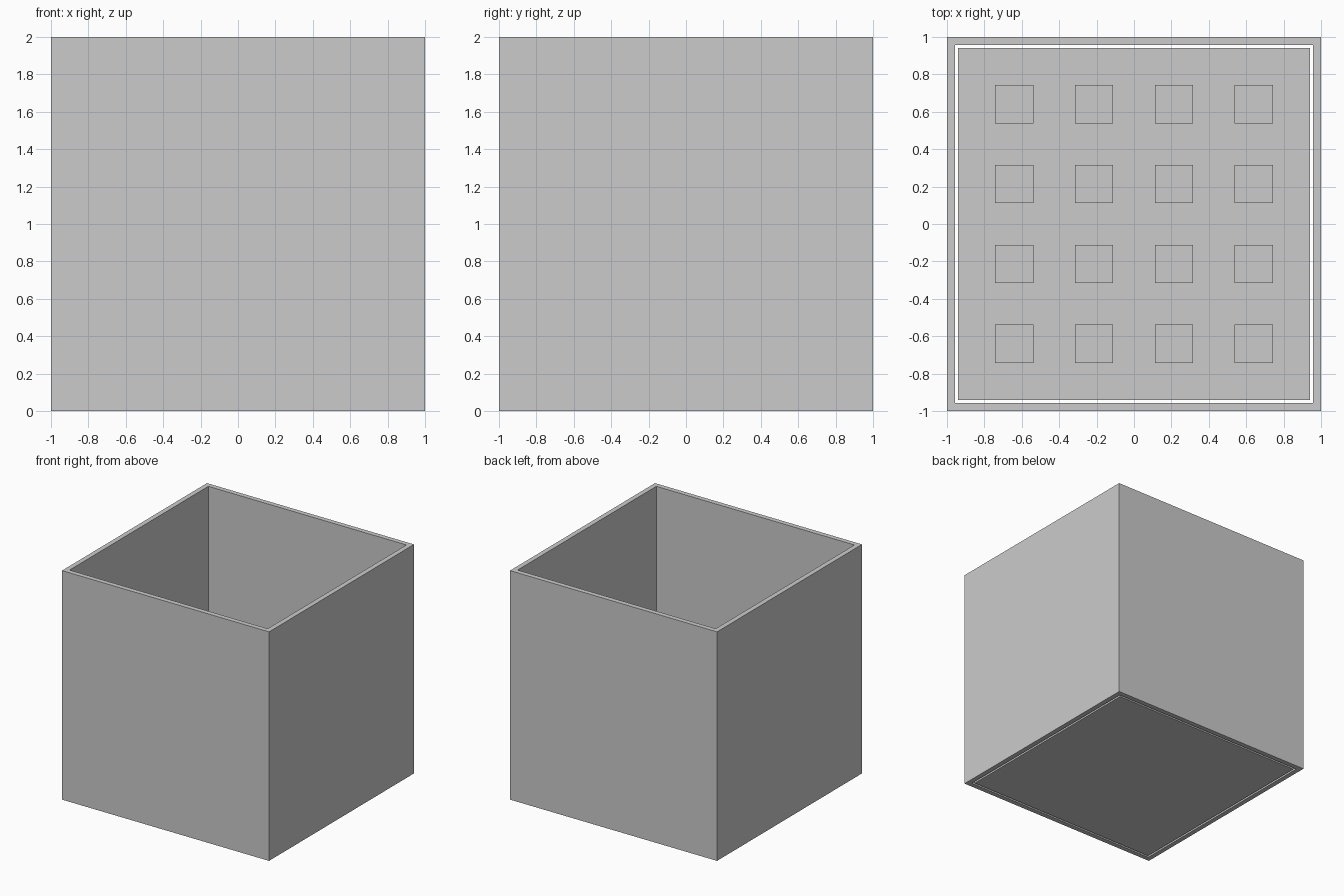
import bpy, bmesh

if "Cube" in bpy.data.objects:
    bpy.data.objects.remove(bpy.data.objects["Cube"])


def box(bm, cx, cy, z0, sx, sy, sz):
    """Add an axis-aligned box standing on z0."""
    verts = bmesh.ops.create_cube(bm, size=1)["verts"]
    bmesh.ops.scale(bm, vec=(sx, sy, sz), verts=verts)
    bmesh.ops.translate(bm, vec=(cx, cy, z0 + sz / 2), verts=verts)


def finish(bm, name):
    bmesh.ops.recalc_face_normals(bm, faces=bm.faces)
    mesh = bpy.data.meshes.new(name)
    bm.to_mesh(mesh)
    bm.free()
    obj = bpy.data.objects.new(name, mesh)
    bpy.context.collection.objects.link(obj)
    return obj


OUTER, INNER, HEIGHT = 1.0, 0.957, 2.0
PLATE, PLATE_T = 0.94, 0.04
BLOCK, PITCH = 0.205, 0.427

# Square sleeve, open at the top and bottom
bm = bmesh.new()
rings = []
for r, z in ((OUTER, 0), (OUTER, HEIGHT), (INNER, HEIGHT), (INNER, 0)):
    rings.append([bm.verts.new((x * r, y * r, z))
                  for x, y in ((-1, -1), (1, -1), (1, 1), (-1, 1))])
for a, b in zip(rings, rings[1:] + rings[:1]):
    for i in range(4):
        j = (i + 1) % 4
        bm.faces.new((a[i], a[j], b[j], b[i]))
finish(bm, "outer_walls")

# Loose base plate with a small gap to the walls
bm = bmesh.new()
box(bm, 0, 0, 0, 2 * PLATE, 2 * PLATE, PLATE_T)
finish(bm, "base_plate")

# Four by four grid of blocks on the plate
for row in range(4):
    for col in range(4):
        bm = bmesh.new()
        box(bm, (col - 1.5) * PITCH, (row - 1.5) * PITCH, PLATE_T,
            BLOCK, BLOCK, BLOCK)
        finish(bm, f"block_{row + 1}_{col + 1}")
